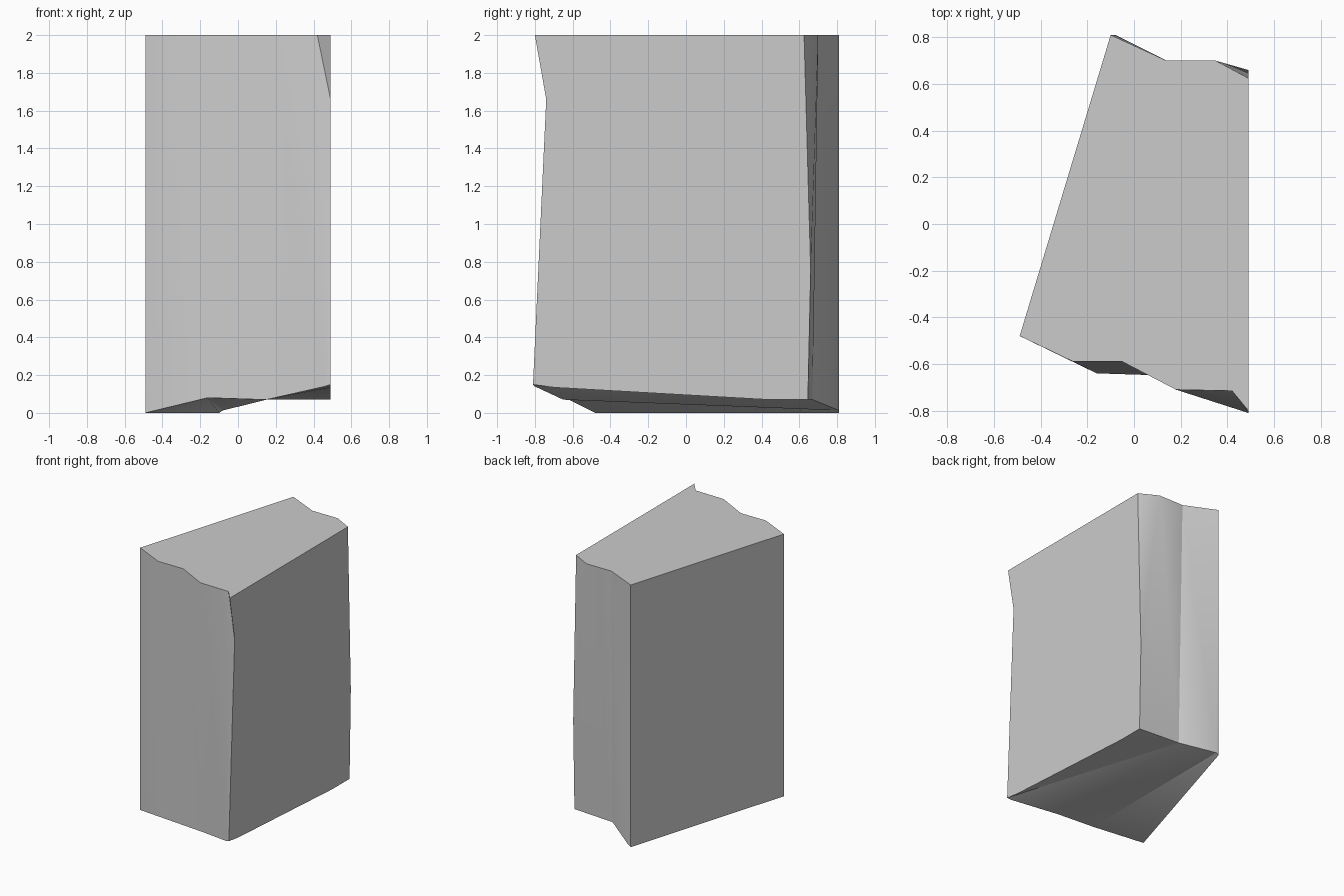
import bpy
import bmesh
import math

default_cube = bpy.data.objects.get("Cube")
if default_cube:
    bpy.data.objects.remove(default_cube, do_unlink=True)

TOP = 2.0
SIDE = 0.49
mesh_builder = bmesh.new()


def rim(points):
    """Add a row of vertices and return it."""
    return [mesh_builder.verts.new(point) for point in points]


def bridge(first_rim, second_rim, steps):
    """Stitch two rims with triangles; each letter advances the F or S rim."""
    first, second = 0, 0
    for step in steps:
        a, b = first_rim[first], second_rim[second]
        if step == "F":
            first += 1
            c = first_rim[first]
        else:
            second += 1
            c = second_rim[second]
        mesh_builder.faces.new((a, b, c))


# Wavy upper rims, level with the top
front_top = rim((x, y, TOP) for x, y in (
    (-SIDE, -.48), (-.26, -.59), (-.05, -.59),
    (.18, -.71), (.42, -.715), (SIDE, -.8)))
back_top = rim((x, y, TOP) for x, y in (
    (-.1, .81), (.14, .7), (.35, .7), (SIDE, .625)))

# Uneven lower rims
front_base = rim((
    (-SIDE, -.48, 0), (-.16, -.64, .08), (.15, -.65, .07),
    (.46, -.8, .14), (SIDE, -.81, .15)))
back_base = rim((
    (-.1, .81, 0), (-.08, .81, .013), (.15, .67, .07), (SIDE, .645, .07)))

# Corner bends and the lower edge of the flat side
front_bend, back_bend = rim(((SIDE, -.74, 1.66), (SIDE, .66, .75)))
side_base = rim(((SIDE, -.7, .135), (SIDE, .44, .07)))

# Wavy front and back walls
bridge(front_top, front_base + [front_bend], "FSFSFSFSSF")
bridge(back_top, back_base + [back_bend], "SFSFSSF")

# Sloping underside
bridge(front_base + side_base, back_base, "FSFSFFFFS")

# Flat top and side walls
mesh_builder.faces.new(front_top + back_top[::-1])
mesh_builder.faces.new((front_base[0], front_top[0], back_top[0], back_base[0]))
mesh_builder.faces.new([front_base[-1]] + side_base + [
    back_base[-1], back_bend, back_top[-1], front_top[-1], front_bend])
bmesh.ops.recalc_face_normals(mesh_builder, faces=mesh_builder.faces[:])

mesh = bpy.data.meshes.new("stone_block")
mesh_builder.to_mesh(mesh)
mesh_builder.free()
block = bpy.data.objects.new("stone_block", mesh)
bpy.context.collection.objects.link(block)

# Plain grey finish
grey = bpy.data.materials.new("light_grey")
grey.use_nodes = True
colour = (.6, .6, .6, 1)
grey.diffuse_color = colour
for node in grey.node_tree.nodes:
    if node.type == "BSDF_PRINCIPLED":
        node.inputs["Base Color"].default_value = colour
mesh.materials.append(grey)

# Soft wavy walls with crisp outer edges
bpy.ops.object.select_all(action="DESELECT")
block.select_set(True)
bpy.context.view_layer.objects.active = block
bpy.ops.object.shade_smooth_by_angle(angle=math.radians(30))
